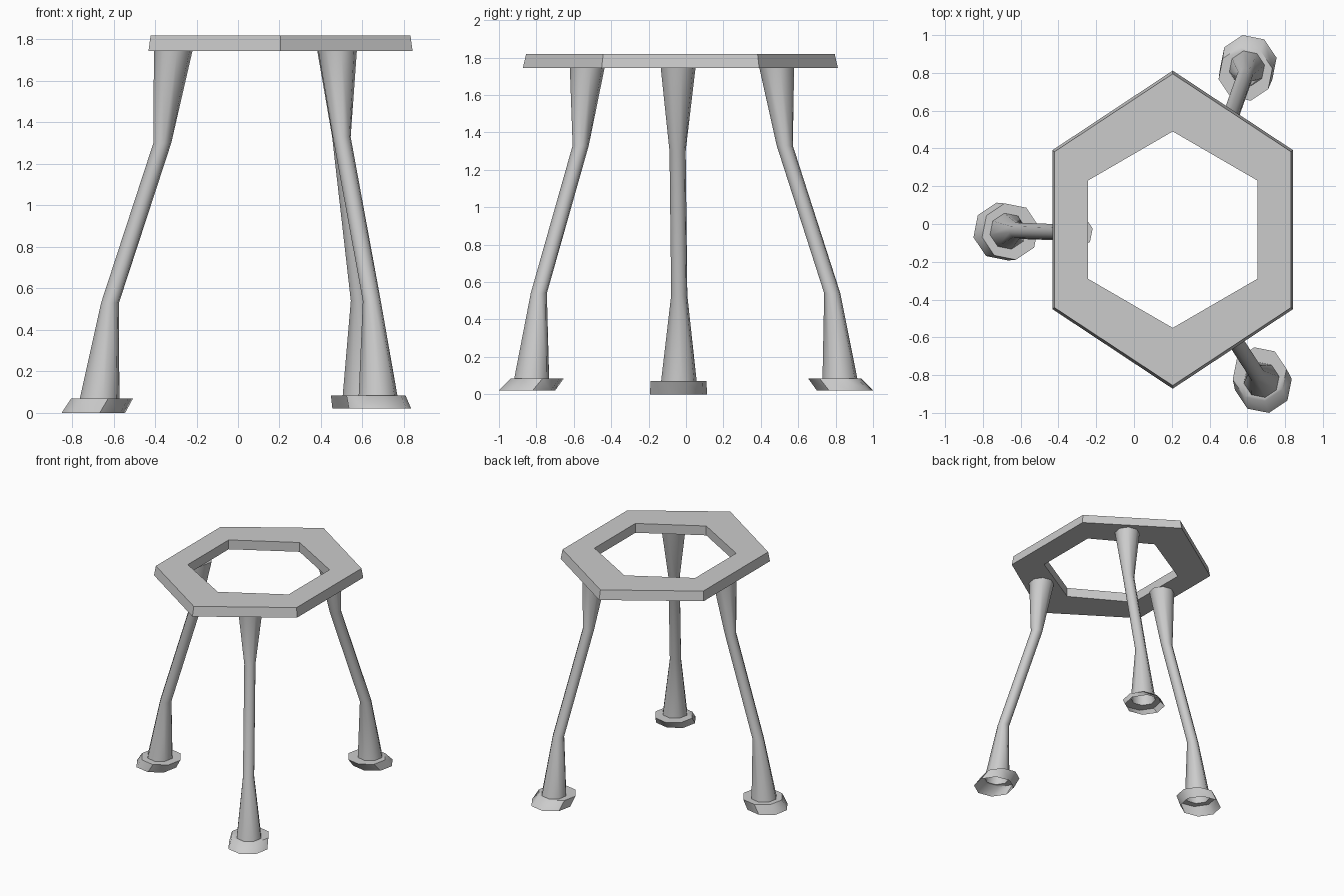
import bpy, bmesh
from math import sin, cos, pi

if "Cube" in bpy.data.objects:
    bpy.data.objects.remove(bpy.data.objects["Cube"])


def finish(bm, name):
    bmesh.ops.recalc_face_normals(bm, faces=bm.faces[:])
    me = bpy.data.meshes.new(name)
    bm.to_mesh(me)
    bm.free()
    ob = bpy.data.objects.new(name, me)
    bpy.context.collection.objects.link(ob)
    return ob


def ring(bm, cx, cy, z, rx, ry, n, phase):
    return [bm.verts.new((cx + rx * cos(phase + 2 * pi * i / n),
                          cy + ry * sin(phase + 2 * pi * i / n), z)) for i in range(n)]


def bridge(bm, a, b):
    n = len(a)
    for i in range(n):
        j = (i + 1) % n
        bm.faces.new((a[i], a[j], b[j], b[i]))


# Hexagonal seat ring, slightly flared towards its underside
bm = bmesh.new()
loops = [ring(bm, 0.205, -0.03, z, rx, ry, 6, pi / 6) for z, rx, ry in
         ((1.82, 0.723, 0.825), (1.745, 0.735, 0.842),
          (1.745, 0.518, 0.52), (1.82, 0.518, 0.52))]
for k in range(4):
    bridge(bm, loops[k], loops[(k + 1) % 4])
finish(bm, "seat_ring")


# Bent legs: tube through (x, y, z, radius), ending in a hollow flared foot
def leg(name, sections):
    bm = bmesh.new()
    loops = [ring(bm, x, y, z, r, r, 8, pi / 16) for x, y, z, r in sections]
    for a, b in zip(loops, loops[1:]):
        bridge(bm, a, b)
    bm.faces.new(loops[0])
    ob = finish(bm, name)
    # keep the outside facing out on the open-bottomed tube
    bpy.context.view_layer.objects.active = ob
    ob.select_set(True)
    bpy.ops.object.shade_smooth_by_angle(angle=pi / 3.6)
    ob.select_set(False)


leg("left_leg", [
    (-0.312, -0.042, 1.747, 0.095), (-0.365, -0.045, 1.30, 0.044),
    (-0.617, -0.036, 0.53, 0.044), (-0.667, -0.038, 0.07, 0.097),
    (-0.655, -0.04, 0.07, 0.152), (-0.697, -0.04, 0.0, 0.156)])
leg("front_right_leg", [
    (0.48, -0.528, 1.747, 0.095), (0.50, -0.563, 1.33, 0.044),
    (0.645, -0.787, 0.54, 0.044), (0.675, -0.825, 0.085, 0.095),
    (0.665, -0.795, 0.085, 0.145), (0.685, -0.85, 0.02, 0.153)])
leg("back_right_leg", [
    (0.475, 0.485, 1.747, 0.095), (0.497, 0.528, 1.33, 0.044),
    (0.587, 0.782, 0.54, 0.044), (0.598, 0.823, 0.085, 0.095),
    (0.59, 0.795, 0.085, 0.145), (0.605, 0.85, 0.02, 0.153)])
